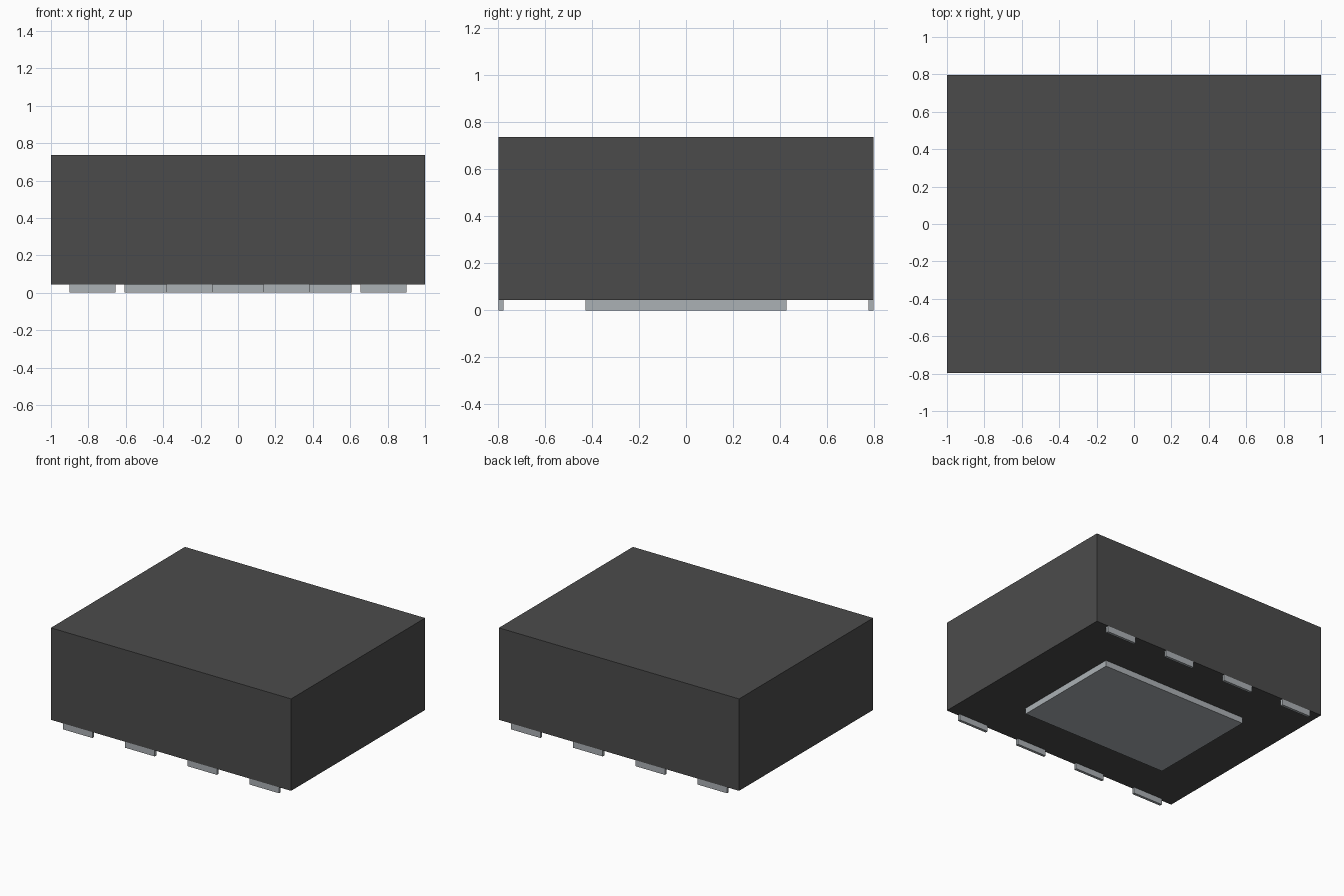
import bpy

old = bpy.data.objects.get("Cube")
if old:
    bpy.data.objects.remove(old, do_unlink=True)


def make_material(name, rgb, metallic=0.0):
    mat = bpy.data.materials.new(name)
    mat.use_nodes = True
    color = (*rgb, 1.0)
    mat.diffuse_color = color
    mat.node_tree.nodes["Principled BSDF"].inputs["Base Color"].default_value = color
    return mat


def box(name, low, high, mat):
    """Axis-aligned box between two corners."""
    center = [(a + b) / 2 for a, b in zip(low, high)]
    size = [b - a for a, b in zip(low, high)]
    bpy.ops.mesh.primitive_cube_add(size=1, location=center)
    obj = bpy.context.object
    obj.name = name
    obj.scale = size
    bpy.ops.object.transform_apply(location=False, rotation=False, scale=True)
    obj.data.materials.append(mat)
    return obj


body_mat = make_material("charcoal plastic", (0.071, 0.071, 0.071))
metal_mat = make_material("pale grey metal", (0.41, 0.44, 0.46))

HALF_Y = 0.797
STANDOFF = 0.045

# Package body
box("body", (-1, -HALF_Y, STANDOFF), (1, HALF_Y, 0.737), body_mat)

# Large central pad underneath
box("center_pad", (-0.608, -0.427, 0), (0.608, 0.427, STANDOFF), metal_mat)

# Four slim contacts along the front edge and four along the back edge
PITCH, WIDTH, DEPTH = 0.518, 0.246, 0.02
for side, (y0, y1) in {"front": (-HALF_Y, -HALF_Y + DEPTH),
                       "back": (HALF_Y - DEPTH, HALF_Y)}.items():
    for i in range(4):
        x = (i - 1.5) * PITCH
        box(f"{side}_contact_{i + 1}", (x - WIDTH / 2, y0, 0),
            (x + WIDTH / 2, y1, STANDOFF), metal_mat)
